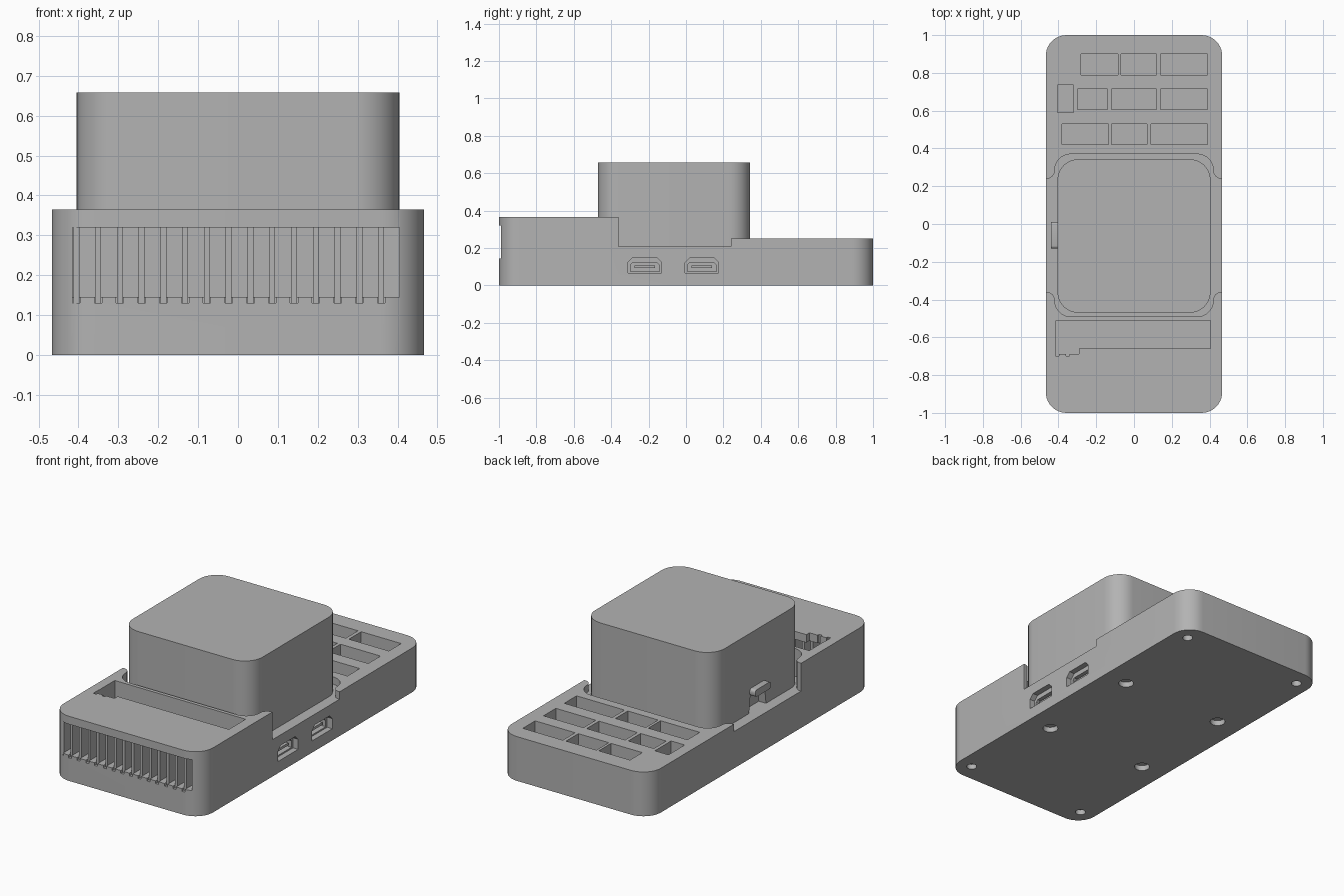
import bpy, bmesh, math
from mathutils import Vector

old = bpy.data.objects.get("Cube")
if old:
    bpy.data.objects.remove(old)

grey = bpy.data.materials.new("plain grey")
grey.use_nodes = True
colour = (0.45, 0.45, 0.45, 1)
grey.diffuse_color = colour
grey.node_tree.nodes["Principled BSDF"].inputs["Base Color"].default_value = colour


def rect(x0, x1, y0, y1):
    return [(x0, y0), (x1, y0), (x1, y1), (x0, y1)]


def rounded(points, radii, steps=10):
    """Replace each right-angled corner by an arc of its own radius."""
    out = []
    n = len(points)
    for i, r in enumerate(radii):
        p = Vector(points[i])
        a = (Vector(points[i - 1]) - p).normalized() * r
        b = (Vector(points[(i + 1) % n]) - p).normalized() * r
        if r == 0:
            out.append(p)
            continue
        for k in range(steps + 1):
            t = math.pi / 2 * k / steps
            out.append(p + a * (1 - math.sin(t)) + b * (1 - math.cos(t)))
    return out


def disc(x, y, r, n=24):
    return [(x + r * math.cos(math.tau * i / n), y + r * math.sin(math.tau * i / n))
            for i in range(n)]


def prisms(name, items, axis="z"):
    """One object from (outline, low, high) prisms along z, or along x with a y-z outline."""
    bm = bmesh.new()
    for outline, lo, hi in items:
        place = (lambda p, h: (p[0], p[1], h)) if axis == "z" else (lambda p, h: (h, p[0], p[1]))
        low = [bm.verts.new(place(p, lo)) for p in outline]
        high = [bm.verts.new(place(p, hi)) for p in outline]
        bm.faces.new(low[::-1])
        bm.faces.new(high)
        for i in range(len(low)):
            j = (i + 1) % len(low)
            bm.faces.new((low[i], low[j], high[j], high[i]))
    bmesh.ops.recalc_face_normals(bm, faces=bm.faces)
    mesh = bpy.data.meshes.new(name)
    bm.to_mesh(mesh)
    bm.free()
    mesh.materials.append(grey)
    ob = bpy.data.objects.new(name, mesh)
    bpy.context.collection.objects.link(ob)
    return ob


def carve(ob, cutters):
    """Subtract the cutters, keep the result and remove the helpers."""
    for c in cutters:
        c.hide_render = True
        m = ob.modifiers.new(c.name, "BOOLEAN")
        m.operation = "DIFFERENCE"
        m.solver = "EXACT"
        m.object = c
    bpy.context.view_layer.update()
    done = ob.evaluated_get(bpy.context.evaluated_depsgraph_get())
    mesh = bpy.data.meshes.new_from_object(done)
    ob.modifiers.clear()
    ob.data = mesh
    for c in cutters:
        bpy.data.objects.remove(c)


def smooth(ob):
    bpy.ops.object.select_all(action="DESELECT")
    ob.select_set(True)
    bpy.context.view_layer.objects.active = ob
    bpy.ops.object.shade_smooth_by_angle(angle=math.radians(30))


# Base block with rounded corners
base = prisms("base", [(rounded(rect(-0.467, 0.467, -1, 1), [0.11] * 4), 0, 0.365)])

# Lower rear deck
deck_cut = prisms("deck_cut", [(rect(-0.7, 0.7, 0, 1.2), 0.25, 0.6)])

# Seat for the upper box, open at both sides with flared ends
half = [(0.42, -0.49), (0.42, -0.36), (0.6, -0.36), (0.6, 0.24), (0.42, 0.24), (0.42, 0.37)]
seat = half + [(-x, y) for x, y in reversed(half)]
seat_r = [0.085, 0.042, 0, 0, 0.042, 0.085]
seat_cut = prisms("seat_cut", [(rounded(seat, seat_r + seat_r[::-1]), 0.208, 0.7)])

# Storage wells in the rear deck
rows = [
    (0.79, 0.90, [(-0.28, -0.085), (-0.07, 0.12), (0.14, 0.39)]),
    (0.605, 0.715, [(-0.30, -0.14), (-0.12, 0.12), (0.14, 0.39)]),
    (0.59, 0.735, [(-0.405, -0.32)]),
    (0.42, 0.53, [(-0.38, -0.135), (-0.12, 0.07), (0.09, 0.39)]),
]
wells = prisms("well_cut", [(rect(a, b, y0, y1), 0.07, 0.4)
                            for y0, y1, spans in rows for a, b in spans])

# Air duct from the front grille to the long slot on top
pitch, fin = 0.0546, 0.019
fin_x = [-0.415 + pitch * i for i in range(15)]
grille_cut = prisms("grille_cut", [(rect(-0.415, 0.405, -1.1, -0.6), 0.145, 0.32)])
groove_cut = prisms("groove_cut", [(rect(x, x + fin, -1.1, -0.7), 0.13, 0.2) for x in fin_x])
slot_cut = prisms("slot_cut", [(rect(-0.413, 0.405, -0.66, -0.51), 0.14, 0.6)])
tooth_cut = prisms("tooth_cut", [(rect(-0.413, -0.29, -0.688, -0.64), 0.25, 0.6)])
notch_cut = prisms("notch_cut", [(rect(x, x + fin, -0.70, -0.65), 0.25, 0.6)
                                 for x in fin_x[:2]])

# Side sockets
def socket(y, w, z0, z1, c):
    return [(y - w, z0), (y + w, z0), (y + w, z1 - c), (y + w - c, z1),
            (y - w + c, z1), (y - w, z1 - c)]

ports = (-0.22, 0.085)
port_cut = prisms("port_cut", [(socket(y, 0.09, 0.066, 0.148, 0.025), 0.435, 0.6)
                               for y in ports], "x")
port_deep = prisms("port_deep", [(socket(y, 0.077, 0.074, 0.122, 0.012), 0.36, 0.5)
                                 for y in ports], "x")

# Holes in the underside
signs = [(a, b) for a in (-1, 1) for b in (-1, 1)]
foot_cut = prisms("foot_cut",
                  [(disc(0.38 * a, 0.9 * b, 0.027), -0.1, 0.03) for a, b in signs]
                  + [(disc(0.32 * a, 0.315 * b, 0.04), -0.1, 0.03) for a, b in signs])

carve(base, [deck_cut, seat_cut, wells, grille_cut, groove_cut, slot_cut,
             tooth_cut, notch_cut, port_cut, port_deep, foot_cut])
smooth(base)

# Grille fins
prisms("grille_fins", [(rect(x + 0.002, x + fin - 0.002, -0.985, -0.7), 0.13, 0.321)
                       for x in fin_x])

# Contact tongues in the sockets
prisms("socket_tongues", [(rect(y - 0.055, y + 0.055, 0.092, 0.106), 0.355, 0.43)
                          for y in ports], "x")

# Upper box with a tapered opening for the side catch
box = prisms("upper_box", [(rounded(rect(-0.405, 0.405, -0.47, 0.343), [0.11] * 4),
                            0.207, 0.658)])
catch_cut = prisms("catch_cut", [([(-0.15, 0.1), (0.03, 0.1), (0.0, 0.33), (-0.12, 0.33)],
                                  -0.6, -0.36)], "x")
carve(box, [catch_cut])
smooth(box)

# Side catch
catch = prisms("side_catch", [(rounded(rect(-0.13, 0.01, 0.305, 0.345), [0.015] * 4, 4),
                               -0.44, -0.38)], "x")
smooth(catch)
